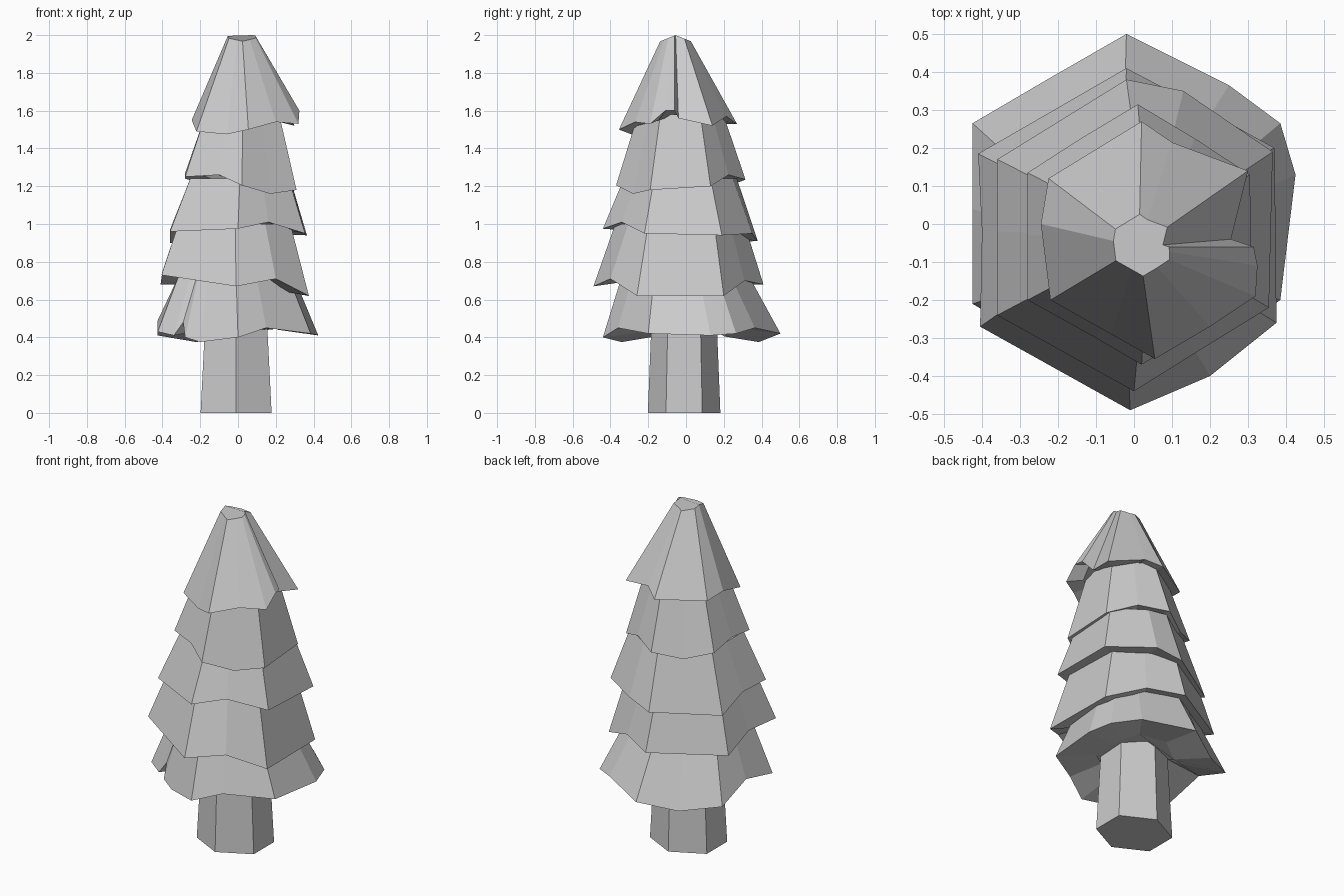
import bpy, bmesh
from math import sin, cos, pi


def loft(name, rings):
    """Closed faceted solid through a stack of matching rings."""
    bm = bmesh.new()
    loops = [[bm.verts.new(p) for p in ring] for ring in rings]
    n = len(loops[0])
    for a, b in zip(loops, loops[1:]):
        for i in range(n):
            j = (i + 1) % n
            bm.faces.new((a[i], a[j], b[j], b[i]))
    bm.faces.new(loops[0][::-1])
    bm.faces.new(loops[-1])
    bmesh.ops.recalc_face_normals(bm, faces=bm.faces)
    me = bpy.data.meshes.new(name)
    bm.to_mesh(me)
    bm.free()
    ob = bpy.data.objects.new(name, me)
    bpy.context.collection.objects.link(ob)
    return ob


def hexagon(rx, ry, z, cx=-0.01, cy=-0.01):
    return [(cx + rx * cos(pi / 6 + i * pi / 3), cy + ry * sin(pi / 6 + i * pi / 3), z)
            for i in range(6)]


def tier(name, rim, centre, top_centre, top_scale, top_z, under, lift, dip=0.0):
    """Skirt of branches: inset underside, ragged rim, narrower top."""
    cx, cy = centre
    tx, ty = top_centre
    inner = [(cx + (x - cx) * under, cy + (y - cy) * under, z + lift) for x, y, z in rim]
    top = [(tx + (x - cx) * top_scale, ty + (y - cy) * top_scale,
            top_z - dip * abs(y - cy) * top_scale) for x, y, z in rim]
    return loft(name, [inner, rim, top])


# Trunk
loft("trunk", [hexagon(0.217, 0.192, 0.0), hexagon(0.185, 0.17, 0.55)])

# Lowest branches, with a small notch at the front left
tier("branches_1", [
    (0.385, 0.265, 0.42), (0.25, 0.365, 0.45), (-0.02, 0.5, 0.42), (-0.22, 0.385, 0.375),
    (-0.425, 0.265, 0.41), (-0.425, 0.04, 0.49), (-0.425, -0.21, 0.43),
    (-0.34, -0.26, 0.41), (-0.29, -0.26, 0.48), (-0.28, -0.30, 0.40),
    (-0.2, -0.34, 0.375), (0.0, -0.44, 0.40), (0.15, -0.36, 0.45),
    (0.385, -0.2, 0.42), (0.425, 0.13, 0.41)],
    (0, 0.02), (-0.01, -0.01), 0.72, 0.72, 0.5, 0.03)

# Second branches
tier("branches_2", [
    (0.37, 0.2, 0.62), (0.17, 0.31, 0.70), (-0.02, 0.41, 0.68), (-0.41, 0.185, 0.68),
    (-0.40, -0.02, 0.75), (-0.405, -0.27, 0.73), (-0.01, -0.49, 0.67),
    (0.2, -0.4, 0.71), (0.375, -0.26, 0.62)],
    (-0.01, -0.03), (-0.015, -0.025), 0.76, 1.0, 0.7, 0.02)

# Third branches
tier("branches_3", [
    (0.365, 0.19, 0.94), (0.13, 0.35, 0.95), (-0.02, 0.38, 0.91), (-0.36, 0.17, 0.90),
    (-0.36, -0.02, 0.97), (-0.36, -0.24, 0.96), (0.0, -0.44, 0.975),
    (0.16, -0.34, 1.01), (0.355, -0.22, 0.95)],
    (0.0, -0.03), (0.01, -0.03), 0.73, 1.24, 0.7, 0.02)

# Fourth branches
tier("branches_4", [
    (0.305, 0.13, 1.20), (0.16, 0.225, 1.26), (0.01, 0.315, 1.235), (-0.14, 0.225, 1.20),
    (-0.28, 0.135, 1.24), (-0.28, -0.03, 1.27), (-0.28, -0.2, 1.25),
    (-0.1, -0.30, 1.26), (0.02, -0.37, 1.205), (0.17, -0.28, 1.16), (0.31, -0.19, 1.18)],
    (0.01, -0.03), (0.02, -0.03), 0.66, 1.58, 0.7, 0.02)

# Crown, with a folded crease on the right side
tier("crown", [
    (0.30, 0.14, 1.52), (0.1, 0.215, 1.57), (0.02, 0.27, 1.53), (-0.225, 0.12, 1.53),
    (-0.245, 0.0, 1.55), (-0.22, -0.2, 1.49), (-0.06, -0.29, 1.475),
    (0.055, -0.355, 1.50), (0.2, -0.27, 1.54), (0.32, -0.19, 1.53),
    (0.325, -0.11, 1.60), (0.315, -0.06, 1.60), (0.255, -0.04, 1.56)],
    (0.04, -0.04), (0.02, -0.055), 0.26, 2.0, 0.7, 0.02, 0.4)
